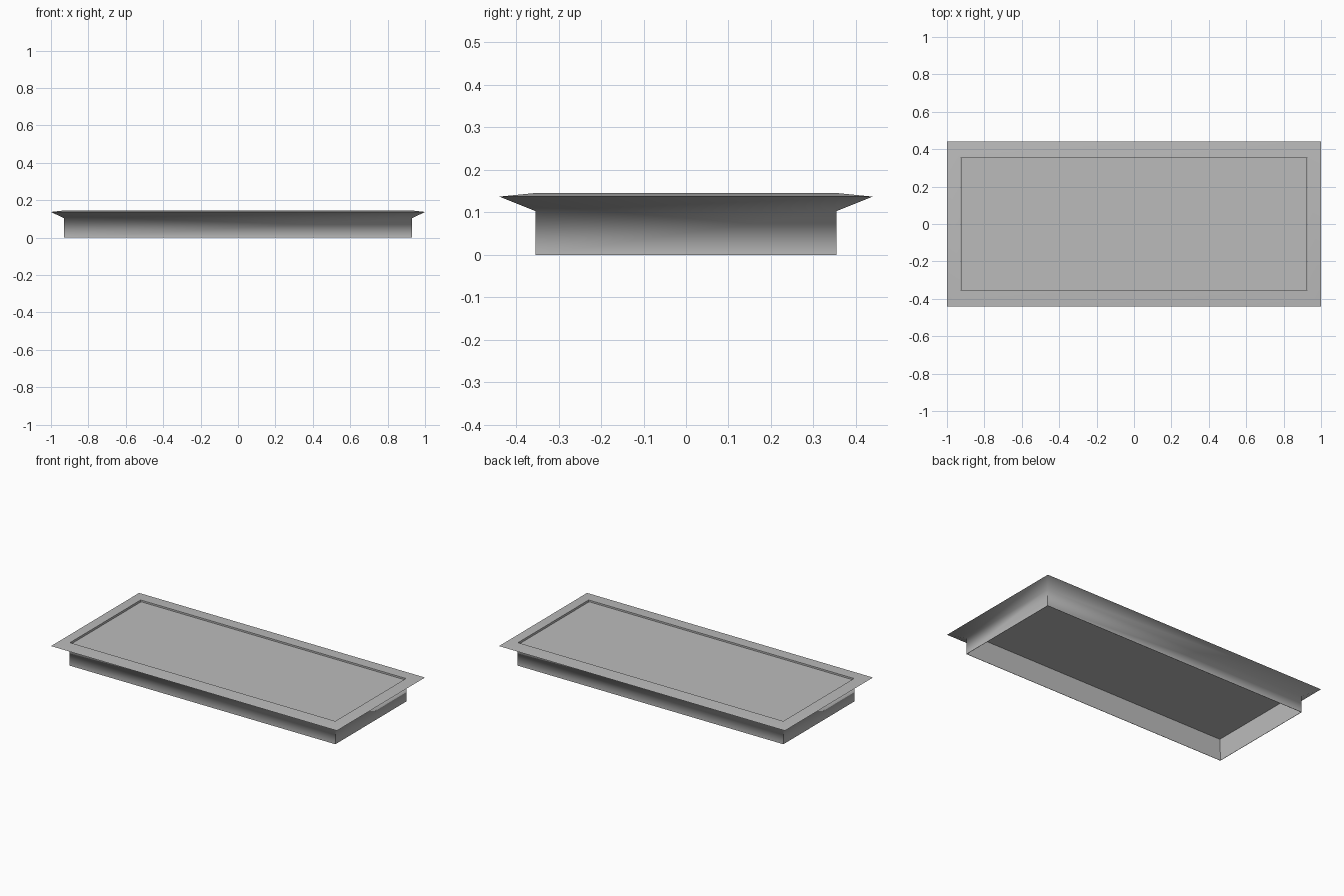
import bpy
import bmesh
from math import radians

cube = bpy.data.objects.get("Cube")
if cube:
    bpy.data.objects.remove(cube, do_unlink=True)

grey = bpy.data.materials.new("plain grey")
grey.use_nodes = True
colour = (0.5, 0.5, 0.5, 1)
grey.diffuse_color = colour
grey.node_tree.nodes["Principled BSDF"].inputs["Base Color"].default_value = colour


def rectangular_shell(name, profile, closed=False, cap=False):
    """Join rectangular rings given as (half width, half depth, height)."""
    bm = bmesh.new()
    corners = [(-1, -1), (1, -1), (1, 1), (-1, 1)]
    rings = [[bm.verts.new((sx * x, sy * y, z)) for sx, sy in corners]
             for x, y, z in profile]
    pairs = list(zip(rings, rings[1:]))
    if closed:
        pairs.append((rings[-1], rings[0]))
    for low, high in pairs:
        for i in range(4):
            j = (i + 1) % 4
            bm.faces.new((low[i], low[j], high[j], high[i]))
    if cap:
        bm.faces.new(rings[-1])
    mesh = bpy.data.meshes.new(name)
    bm.to_mesh(mesh)
    bm.free()
    mesh.materials.append(grey)
    obj = bpy.data.objects.new(name, mesh)
    bpy.context.collection.objects.link(obj)
    bpy.ops.object.select_all(action='DESELECT')
    obj.select_set(True)
    bpy.context.view_layer.objects.active = obj
    bpy.ops.object.shade_smooth_by_angle(angle=radians(75))
    return obj


# Frame: thin skirt, flared underside, gently sloped rim, inner lining
rectangular_shell("flanged_frame", [
    (0.93, 0.355, 0),
    (0.93, 0.355, 0.103),
    (1.0, 0.44, 0.137),
    (0.93, 0.36, 0.145),
    (0.928, 0.353, 0.145),
    (0.928, 0.353, 0),
], closed=True)

# Recessed panel: open-bottomed lid with a short skirt and narrow end gaps
rectangular_shell("recessed_panel", [
    (0.924, 0.352, 0.052),
    (0.924, 0.352, 0.135),
], cap=True)
